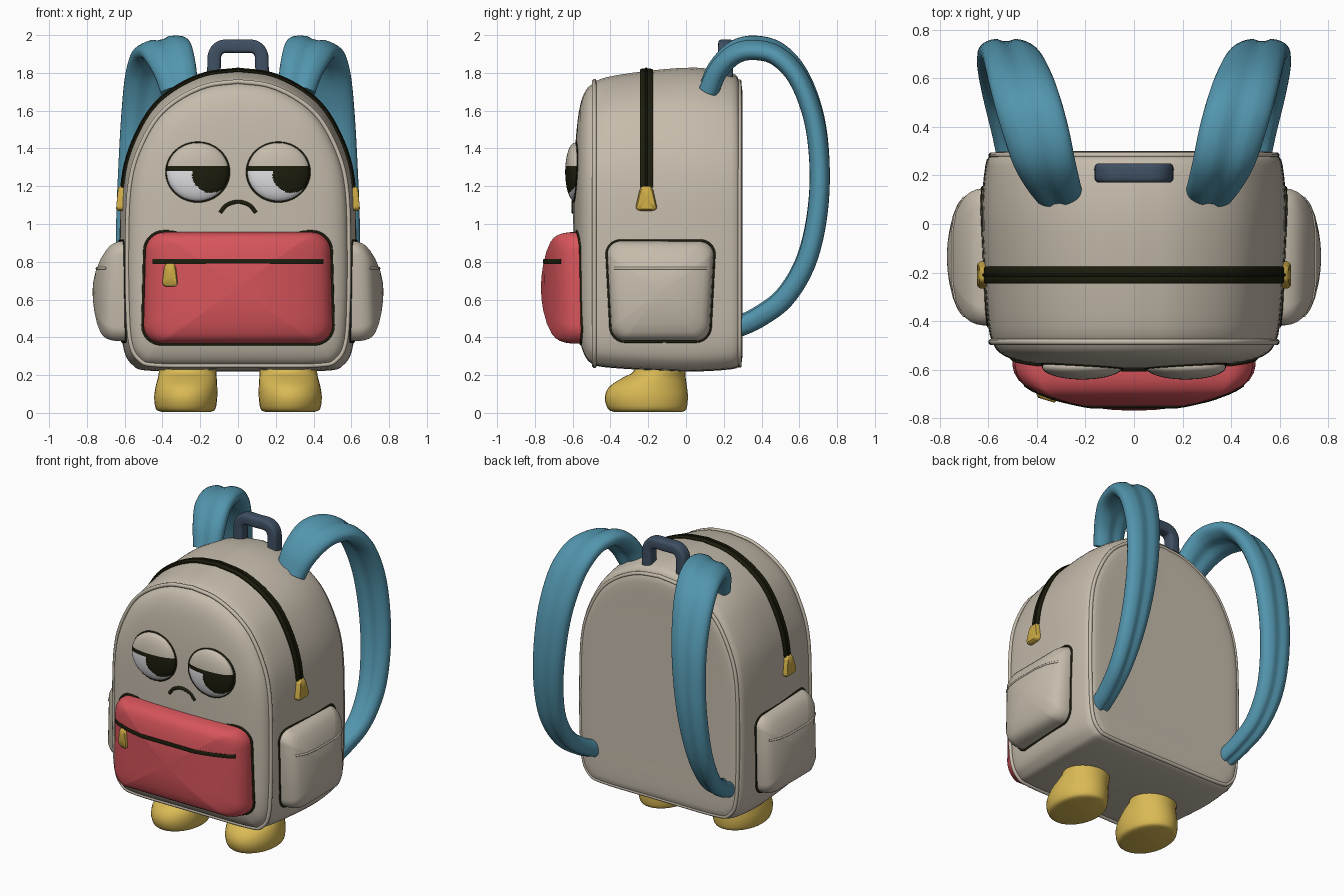
import bpy, bmesh, math
from mathutils import Vector, Matrix
from mathutils.bvhtree import BVHTree

if "Cube" in bpy.data.objects:
    bpy.data.objects.remove(bpy.data.objects["Cube"])


def material(name, r, g, b):
    m = bpy.data.materials.new(name)
    m.diffuse_color = (r, g, b, 1)
    m.use_nodes = True
    m.node_tree.nodes["Principled BSDF"].inputs["Base Color"].default_value = m.diffuse_color
    return m


BEIGE = material("beige cloth", .56, .50, .41)
RED = material("red cloth", .68, .09, .105)
TEAL = material("teal strap", .085, .30, .42)
YELLOW = material("yellow foot", .70, .49, .09)
GOLD = material("gold metal", .60, .40, .06)
DARK = material("dark trim", .012, .012, .004)
SLATE = material("slate handle", .05, .08, .125)
WHITE = material("eye white", .80, .80, .83)


def finish(name, bm, *mats):
    bmesh.ops.recalc_face_normals(bm, faces=bm.faces)
    tree = BVHTree.FromBMesh(bm)
    me = bpy.data.meshes.new(name)
    bm.to_mesh(me)
    bm.free()
    for m in mats:
        me.materials.append(m)
    me.polygons.foreach_set("use_smooth", [True] * len(me.polygons))
    me.set_sharp_from_angle(angle=math.radians(50))
    bpy.context.collection.objects.link(bpy.data.objects.new(name, me))
    return tree


def loft(name, rings, mat, loop=False):
    bm = bmesh.new()
    vs = [[bm.verts.new(p) for p in r] for r in rings]
    n = len(vs[0])
    for a, b in zip(vs, vs[1:] + vs[:1] if loop else vs[1:]):
        for i in range(n):
            j = (i + 1) % n
            bm.faces.new((a[i], a[j], b[j], b[i]))
    if not loop:
        bm.faces.new(vs[0])
        bm.faces.new(vs[-1])
    return finish(name, bm, mat)


def spline(pts, k=6):
    P = [Vector(p) for p in pts]
    P = [2 * P[0] - P[1]] + P + [2 * P[-1] - P[-2]]
    out = []
    for a, b, c, d in zip(P, P[1:], P[2:], P[3:]):
        for i in range(k):
            t = i / k
            out.append(.5 * (2 * b + (c - a) * t + (2 * a - 5 * b + 4 * c - d) * t * t
                             + (3 * b - a - 3 * c + d) * t ** 3))
    return out + [P[-2]]


def sweep(name, path, w, t, side, mat, loop=False, n=8, groove=0, power=1):
    """Sweep an oval w by t along path; a 4th path value overrides w."""
    rings, m = [], len(path)
    pts = [Vector(p[:3]) for p in path]
    for i, p in enumerate(pts):
        a = pts[(i - 1) % m] if loop or i else p
        b = pts[(i + 1) % m] if loop or i < m - 1 else p
        tan = (b - a).normalized()
        s = (Vector(side) - tan * tan.dot(Vector(side))).normalized()
        nor = tan.cross(s)
        hw = path[i][3] if len(path[i]) > 3 else w
        ring = []
        for j in range(n):
            c, d = math.cos(math.tau * (j + .5) / n), math.sin(math.tau * (j + .5) / n)
            dent = 1 - groove * math.exp(-(c / .16) ** 2)
            ring.append(p + s * hw * math.copysign(abs(c) ** power, c)
                        + nor * t * dent * math.copysign(abs(d) ** power, d))
        rings.append(ring)
    return loft(name, rings, mat, loop)


def rrect(hw, hh, r, taper=0, k=8):
    pts = []
    for q, (sx, sy) in enumerate(((1, 1), (-1, 1), (-1, -1), (1, -1))):
        for i in range(k + 1):
            a = (q + i / k) * math.pi / 2
            v = sy * (hh - r) + r * math.sin(a)
            pts.append(((sx * (hw - r) + r * math.cos(a)) * (1 + taper * v / hh), v))
    return pts


def pad(name, outline, levels, place, mat):
    return loft(name, [[place(u * s, v * s, d) for u, v in outline] for s, d in levels], mat)


def snap(tree, x, y, z, axis):
    """Drop a point onto a part along axis 'y' (from the front) or 'x' (from the side)."""
    if axis == 'y':
        o, d = Vector((x, -3, z)), Vector((0, 1, 0))
    else:
        o, d = Vector((math.copysign(3, x), y, z)), Vector((-math.copysign(1, x), 0, 0))
    hit = tree.ray_cast(o, d)[0]
    return hit if hit else Vector((x, y, z))


# Body: arched outline lofted from back to bulging front
half = spline([(0, .22), (.45, .222), (.56, .255), (.61, .36), (.625, .6), (.627, .9), (.617, 1.2),
               (.575, 1.4), (.475, 1.6), (.35, 1.72), (.18, 1.803), (0, 1.828)], 5)
outline = half + [Vector((-p.x, p.y)) for p in half[-2:0:-1]]


def body_ring(y, s):
    zc = .7 + max(0, .925 - s) * .35
    return [Vector((p.x * s, y, zc + (p.y - .7) * s)) for p in outline]


stations = spline([(.298, .02), (.298, .6), (.298, .88), (.28, .94), (.24, .975), (.05, 1), (-.2, .985),
                   (-.42, .955), (-.49, .925), (-.53, .88), (-.56, .78), (-.58, .6), (-.592, .35),
                   (-.597, .02)], 3)
body = loft("body", [body_ring(y, s) for y, s in stations], BEIGE)
sweep("front_piping", body_ring(-.485, .935), .013, .013, (0, 1, 0), BEIGE, loop=True)
sweep("back_piping", body_ring(.283, .935), .012, .012, (0, 1, 0), BEIGE, loop=True)

# Main zipper over the arch
arch = [p for p in body_ring(-.21, .987) if p.z > 1.18]
sweep("main_zipper", arch, .035, .010, (0, 1, 0), DARK, n=12, power=.6)
sweep("main_zipper_teeth", arch, .010, .016, (0, 1, 0), DARK)

# Front pocket
pillow = [(1, 0), (1, .55), (.985, .72), (.95, .86), (.9, .94), (.82, .98), (.65, 1), (.4, 1), (.2, 1), (.01, 1)]


def front_place(u, v, d):
    face = -.768 + .45 * u * u + .25 * max(0, -v - .12) ** 2
    return Vector((u, -.5 + d * (face + .5), .662 + v))


pocket_shape = rrect(.495, .295, .10, -.015)
pocket = pad("front_pocket", pocket_shape, pillow, front_place, RED)
sweep("front_pocket_edge", [snap(body, u * 1.01, 0, .662 + v * 1.01, 'y') for u, v in pocket_shape],
      .008, .008, (0, 1, 0), DARK, loop=True)
sweep("front_pocket_zipper", [snap(pocket, -.45 + .9 * i / 30, 0, .802, 'y') for i in range(31)],
      .014, .007, (0, 0, 1), DARK)

# Zipper pulls
tag = [(1, 0), (1, .7), (.85, 1), (.02, 1)]
spot = snap(pocket, -.36, 0, .73, 'y')
pad("front_zipper_pull", rrect(.036, .062, .025, -.2), tag,
    lambda u, v, d: Vector((-.36 + u, spot.y + .012 - .03 * d + u * -.3, .73 + v)), GOLD)

for sx, tagname in ((1, "right"), (-1, "left")):
    pad(tagname + "_zipper_pull", rrect(.046, .065, .025, -.32), tag,
        lambda u, v, d: Vector((sx * (.60 + .04 * d - .1 * v), -.21 + u, 1.135 + v)), GOLD)

    # Side pocket with seam
    def side_place(u, v, d):
        face = .77 - (1.1 if v > 0 else .5) * v * v - .6 * u * u
        return Vector((sx * (.55 + d * (face - .55)), -.135 + u, .645 + v))

    shape = rrect(.272, .265, .075, .05)
    side = pad(tagname + "_side_pocket", shape, pillow, side_place, BEIGE)
    sweep(tagname + "_side_pocket_edge",
          [snap(body, sx * .6, -.135 + u * 1.01, .645 + v * 1.01, 'x') for u, v in shape],
          .007, .007, (1, 0, 0), DARK, loop=True)
    sweep(tagname + "_side_pocket_seam",
          [snap(side, sx * .7, -.38 + .49 * i / 20, .765, 'x') for i in range(21)],
          .007, .006, (0, 0, 1), BEIGE)

    # Shoulder strap: x, y, z, half width
    route = [(.31, .12, 1.71, .10), (.335, .17, 1.82, .115), (.37, .26, 1.91, .13), (.40, .37, 1.932, .135),
             (.435, .49, 1.895, .135), (.47, .60, 1.77, .13), (.50, .68, 1.55, .12), (.525, .708, 1.28, .11),
             (.545, .69, 1.02, .10), (.555, .63, .79, .088), (.545, .52, .61, .075), (.52, .38, .505, .065),
             (.50, .26, .45, .06)]
    sweep(tagname + "_strap", [Vector((sx * p[0], p[1], p[2], p[3])) for p in spline(route, 5)],
          .12, .056, (1, 0, -.22 * sx), TEAL, n=32, groove=.28, power=.85)

    # Foot and leg
    steps = spline([(.275, -.2, .13, .005), (.277, -.205, .157, .02), (.277, -.21, .167, .08),
                    (.273, -.2, .163, .14), (.268, -.165, .155, .19), (.267, -.14, .152, .22),
                    (.267, -.135, .15, .30)], 3)
    depth = spline([(.18, 0), (.207, 0), (.22, 0), (.205, 0), (.163, 0), (.138, 0), (.135, 0)], 3)
    loft(tagname + "_foot",
         [[Vector((sx * (c[0] + c[2] * math.cos(a)), c[1] + h[0] * math.sin(a), c[3]))
           for a in (math.tau * i / 32 for i in range(32))] for c, h in zip(steps, depth)], YELLOW)

    # Eye: flattened ball with lid, lid line, white and pupil
    at = snap(body, sx * .213, 0, 1.275, 'y')
    bm = bmesh.new()
    bmesh.ops.create_uvsphere(bm, u_segments=80, v_segments=56, radius=.165)
    bmesh.ops.rotate(bm, verts=bm.verts, matrix=Matrix.Rotation(math.pi / 2, 3, 'X'))
    bmesh.ops.scale(bm, verts=bm.verts, vec=(1, .31, .94))
    for cut in (.006, .032):
        bmesh.ops.bisect_plane(bm, geom=bm.verts[:] + bm.edges[:] + bm.faces[:],
                               plane_co=(0, 0, cut), plane_no=(0, 0, 1))
    for f in bm.faces:
        c = f.calc_center_median()
        if c.z > .032:
            f.material_index = 0
        elif c.z > .006 or math.hypot(c.x - .07, c.z + .01) < .1:
            f.material_index = 1
        else:
            f.material_index = 2
    bmesh.ops.translate(bm, verts=bm.verts, vec=at)
    finish(tagname + "_eye", bm, BEIGE, DARK, WHITE)
    sweep(tagname + "_eye_rim",
          [snap(body, at.x + .166 * math.cos(a), 0, at.z + .156 * math.sin(a), 'y')
           for a in (math.tau * i / 48 for i in range(48))], .006, .006, (0, 1, 0), DARK, loop=True)

# Frowning mouth
frown = spline([(-.095, 1.06), (-.06, 1.10), (0, 1.118), (.06, 1.10), (.095, 1.06)], 6)
sweep("mouth", [snap(body, x, 0, z, 'y') for x, z in frown], .011, .011, (0, 1, 0), DARK)

# Carry handle
grip = spline([(-.128, .21, 1.74), (-.127, .21, 1.83), (-.122, .21, 1.90), (-.085, .21, 1.938), (0, .21, 1.94),
               (.085, .21, 1.938), (.122, .21, 1.90), (.127, .21, 1.83), (.128, .21, 1.74)], 5)
sweep("carry_handle", grip, .04, .036, (0, 1, 0), SLATE, n=20, power=.5)
